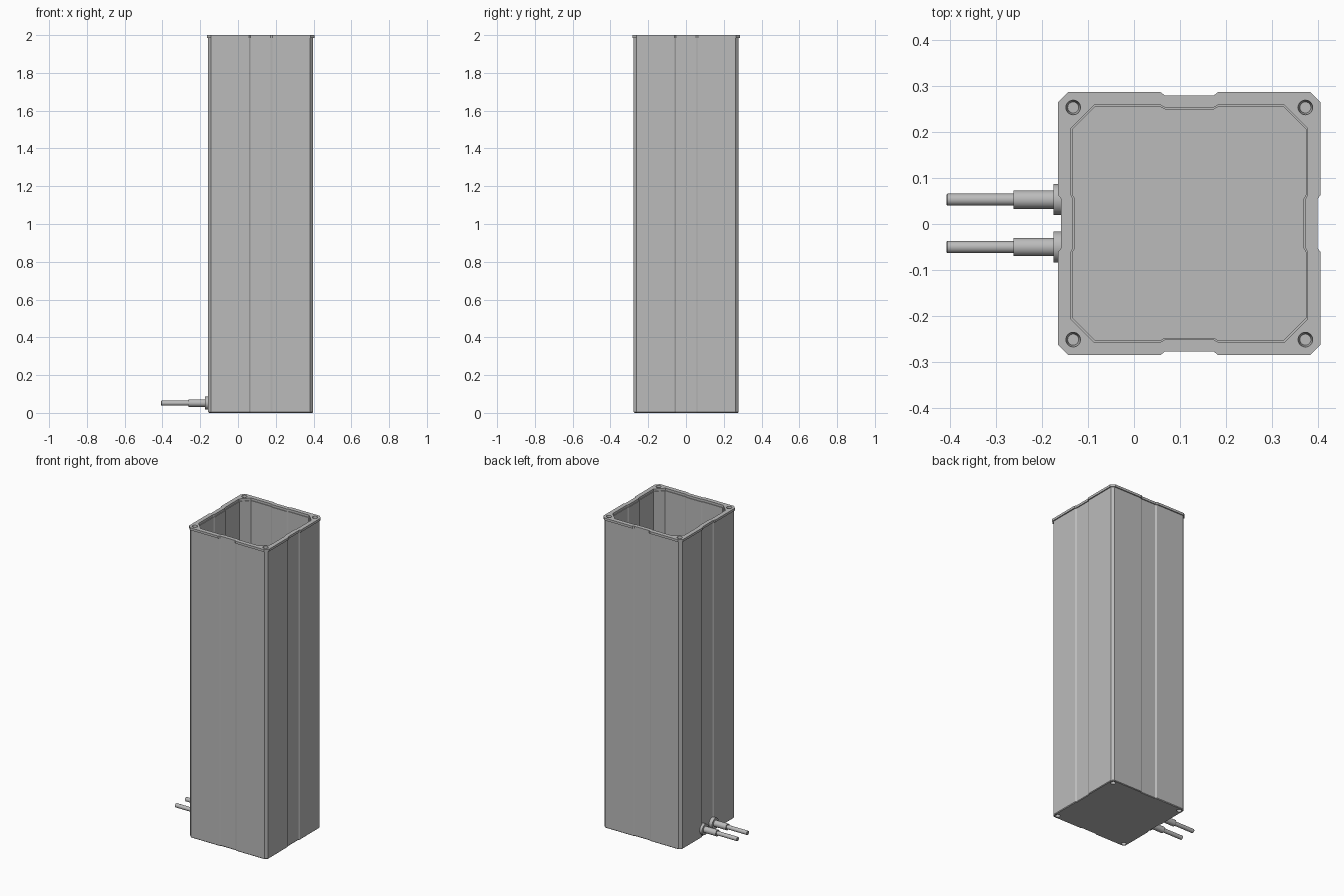
import bpy, bmesh, math
from mathutils import Matrix, Vector

if "Cube" in bpy.data.objects:
    bpy.data.objects.remove(bpy.data.objects["Cube"], do_unlink=True)

CX, CY = 0.12, 0.001      # centre of the box
HEIGHT = 2.0
RIM_Z = 1.985             # underside of the top rim
SCREW = 0.252             # screw hole offset from the centre

grey = bpy.data.materials.new("plain_grey")
grey.use_nodes = True
colour = (0.5, 0.5, 0.5, 1)
grey.diffuse_color = colour
grey.node_tree.nodes["Principled BSDF"].inputs["Base Color"].default_value = colour


def finish(bm, name):
    bmesh.ops.recalc_face_normals(bm, faces=bm.faces)
    mesh = bpy.data.meshes.new(name)
    bm.to_mesh(mesh)
    bm.free()
    mesh.materials.append(grey)
    obj = bpy.data.objects.new(name, mesh)
    bpy.context.collection.objects.link(obj)
    return obj


def outline(half, chamfer, groove):
    """Chamfered square with a shallow channel in the middle of each side."""
    edge = half - chamfer
    side = [(half, -edge), (half, -0.062), (half - groove, -0.053),
            (half - groove, 0.053), (half, 0.062), (half, edge)]
    points = []
    for i in range(4):
        turn = Matrix.Rotation(i * math.pi / 2, 2)
        points += [turn @ Vector(p) for p in side]
    return points


# Housing: outer walls, overhanging rim, stepped opening, cavity and floor
rings = [
    (0.274, 0.015, 0.005, 0.0),
    (0.278, 0.016, 0.006, 0.004),
    (0.278, 0.016, 0.006, RIM_Z),
    (0.285, 0.022, 0.007, RIM_Z),
    (0.285, 0.022, 0.007, HEIGHT),
    (0.257, 0.050, 0.005, HEIGHT),
    (0.257, 0.050, 0.005, RIM_Z),
    (0.253, 0.048, 0.005, RIM_Z),
    (0.253, 0.048, 0.005, 0.02),
]
bm = bmesh.new()
loops = [[bm.verts.new((CX + p.x, CY + p.y, z)) for p in outline(h, c, g)]
         for h, c, g, z in rings]
for low, high in zip(loops, loops[1:]):
    for i in range(len(low)):
        j = (i + 1) % len(low)
        bm.faces.new((low[i], low[j], high[j], high[i]))
bm.faces.new(loops[0])
bm.faces.new(loops[-1])
housing = finish(bm, "housing")

# Screw holes in the four corners, top and bottom
bm = bmesh.new()
for sx in (-1, 1):
    for sy in (-1, 1):
        for z, bottom, top in ((HEIGHT, 0.012, 0.020), (0, 0.015, 0.015)):
            place = Matrix.Translation((CX + sx * SCREW, CY + sy * SCREW, z))
            bmesh.ops.create_cone(bm, cap_ends=True, segments=24, radius1=bottom,
                                  radius2=top, depth=0.06, matrix=place)
cutter = finish(bm, "screw_hole_cutter")
cutter.hide_render = True
cut = housing.modifiers.new("screw_holes", "BOOLEAN")
cut.operation = "DIFFERENCE"
cut.solver = "EXACT"
cut.object = cutter
bpy.context.view_layer.objects.active = housing
bpy.ops.object.modifier_apply(modifier=cut.name)
bpy.data.objects.remove(cutter, do_unlink=True)


# Cable outlets: flange, sleeve and cable turned from one stepped profile
def cable(name, y):
    profile = [(-0.14, 0), (-0.14, 0.034), (-0.175, 0.034), (-0.175, 0.020),
               (-0.262, 0.020), (-0.262, 0.013), (-0.405, 0.013),
               (-0.407, 0.011), (-0.407, 0)]
    bm = bmesh.new()
    verts = [bm.verts.new((x, y, 0.052 + r)) for x, r in profile]
    edges = [bm.edges.new(pair) for pair in zip(verts, verts[1:])]
    bmesh.ops.spin(bm, geom=verts + edges, cent=(0, y, 0.052), axis=(1, 0, 0),
                   angle=math.tau, steps=32)
    bmesh.ops.remove_doubles(bm, verts=bm.verts, dist=0.0001)
    return finish(bm, name)


parts = [housing, cable("back_cable", 0.053), cable("front_cable", -0.05)]

# Smooth the round surfaces and keep the hard edges
bpy.context.view_layer.update()
bpy.ops.object.select_all(action="DESELECT")
for part in parts:
    part.select_set(True)
bpy.ops.object.shade_smooth_by_angle(angle=math.radians(25))
